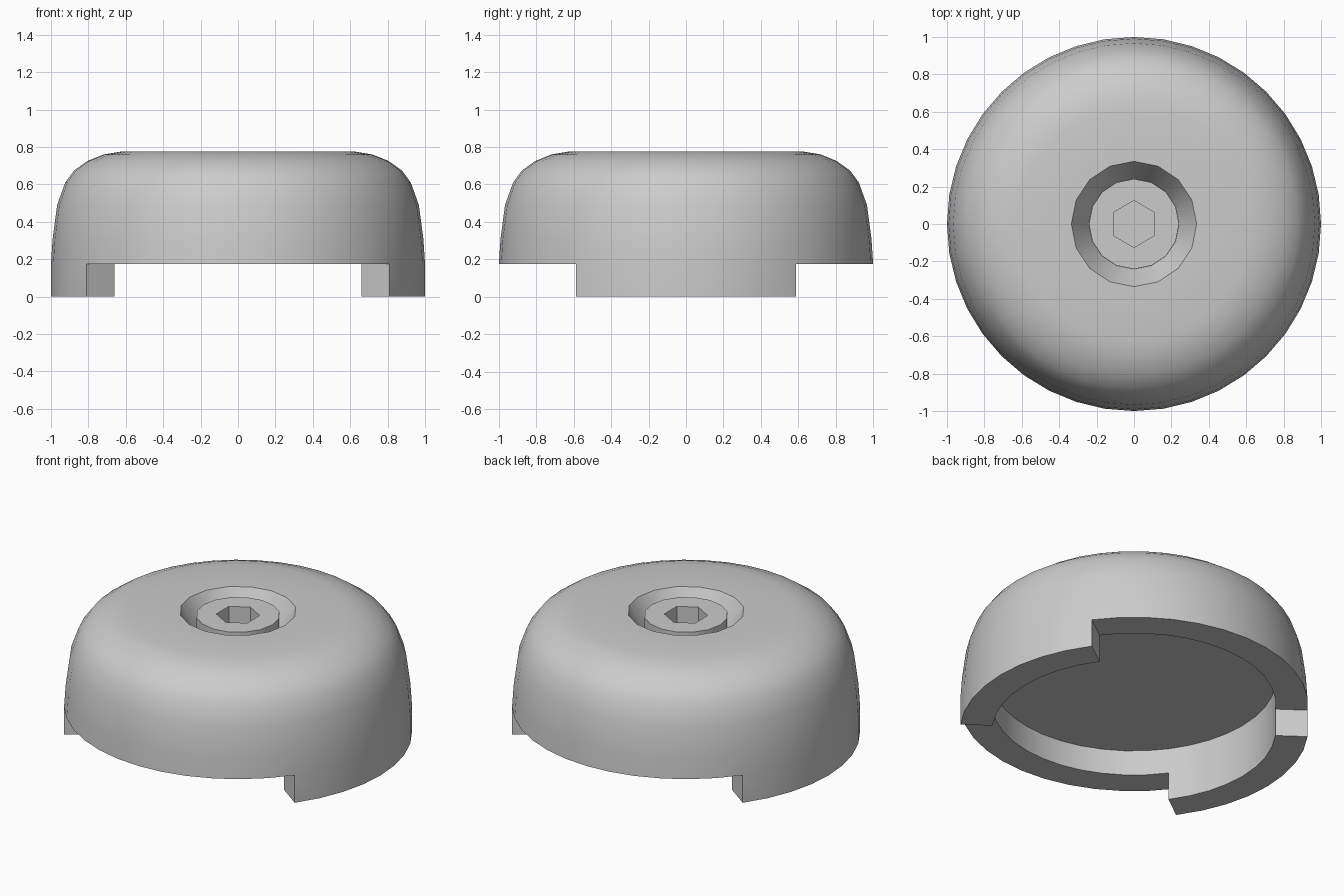
import bpy, bmesh, math

if "Cube" in bpy.data.objects:
    bpy.data.objects.remove(bpy.data.objects["Cube"])

SEG = 40          # sides of the cap
GAP_Z = 0.175     # height of the notches between the two feet


def ring(bm, r, z, n, phase=0.0):
    return [bm.verts.new((r * math.cos(phase + 2 * math.pi * i / n),
                          r * math.sin(phase + 2 * math.pi * i / n), z)) for i in range(n)]


def quad(bm, a, b, i):
    j = (i + 1) % len(a)
    bm.faces.new((a[i], a[j], b[j], b[i]))


def loft(bm, rings):
    for a, b in zip(rings, rings[1:]):
        for i in range(len(a)):
            quad(bm, a, b, i)


def fill_between(bm, outer, inner):
    # flat annulus between loops with different side counts
    edges = []
    for loop in (outer, inner):
        for i, v in enumerate(loop):
            w = loop[(i + 1) % len(loop)]
            edges.append(bm.edges.get((v, w)) or bm.edges.new((v, w)))
    bmesh.ops.triangle_fill(bm, use_beauty=True, use_dissolve=False,
                            edges=edges, normal=(0, 0, 1))


def finish(bm, name):
    bmesh.ops.delete(bm, geom=[v for v in bm.verts if not v.link_faces], context='VERTS')
    bmesh.ops.recalc_face_normals(bm, faces=bm.faces)
    me = bpy.data.meshes.new(name)
    bm.to_mesh(me)
    bm.free()
    ob = bpy.data.objects.new(name, me)
    bpy.context.collection.objects.link(ob)
    bpy.ops.object.select_all(action='DESELECT')
    ob.select_set(True)
    bpy.context.view_layer.objects.active = ob
    bpy.ops.object.shade_smooth_by_angle(angle=math.radians(30))
    return ob


# Cap: domed outside, countersunk top, hollow underside
bm = bmesh.new()
dome = [(1.0, GAP_Z), (0.991, 0.31), (0.967, 0.49), (0.924, 0.61), (0.876, 0.675),
        (0.806, 0.725), (0.72, 0.76), (0.624, 0.776)]
outer = [ring(bm, r, z, SEG) for r, z in dome]
loft(bm, outer)
rim = ring(bm, 0.335, 0.776, 16)
seat = ring(bm, 0.242, 0.62, 16)
loft(bm, [rim, seat])
bm.faces.new(seat)
fill_between(bm, outer[-1], rim)

inner = ring(bm, 0.815, GAP_Z, SEG)
ceiling = ring(bm, 0.815, 0.335, SEG)
loft(bm, [inner, ceiling])
bm.faces.new(ceiling)

# Feet: 72 degree arcs on the left and right
foot_out = ring(bm, 1.0, 0, SEG)
foot_in = ring(bm, 0.815, 0, SEG)
is_foot = [i % 20 < 4 or i % 20 >= 16 for i in range(SEG)]
for i in range(SEG):
    if is_foot[i]:
        for a, b in ((outer[0], foot_out), (foot_out, foot_in), (foot_in, inner)):
            quad(bm, a, b, i)
    else:
        quad(bm, outer[0], inner, i)
    if is_foot[i] != is_foot[i - 1]:
        bm.faces.new((outer[0][i], foot_out[i], foot_in[i], inner[i]))
finish(bm, "cap")

# Screw head with hexagonal socket
bm = bmesh.new()
base = ring(bm, 0.241, 0.62, 16)
top = ring(bm, 0.241, 0.752, 16)
loft(bm, [base, top])
bm.faces.new(base)
hex_top = ring(bm, 0.125, 0.752, 6, math.pi / 2)
hex_floor = ring(bm, 0.125, 0.65, 6, math.pi / 2)
loft(bm, [hex_top, hex_floor])
bm.faces.new(hex_floor)
fill_between(bm, top, hex_top)
finish(bm, "screw_head")
